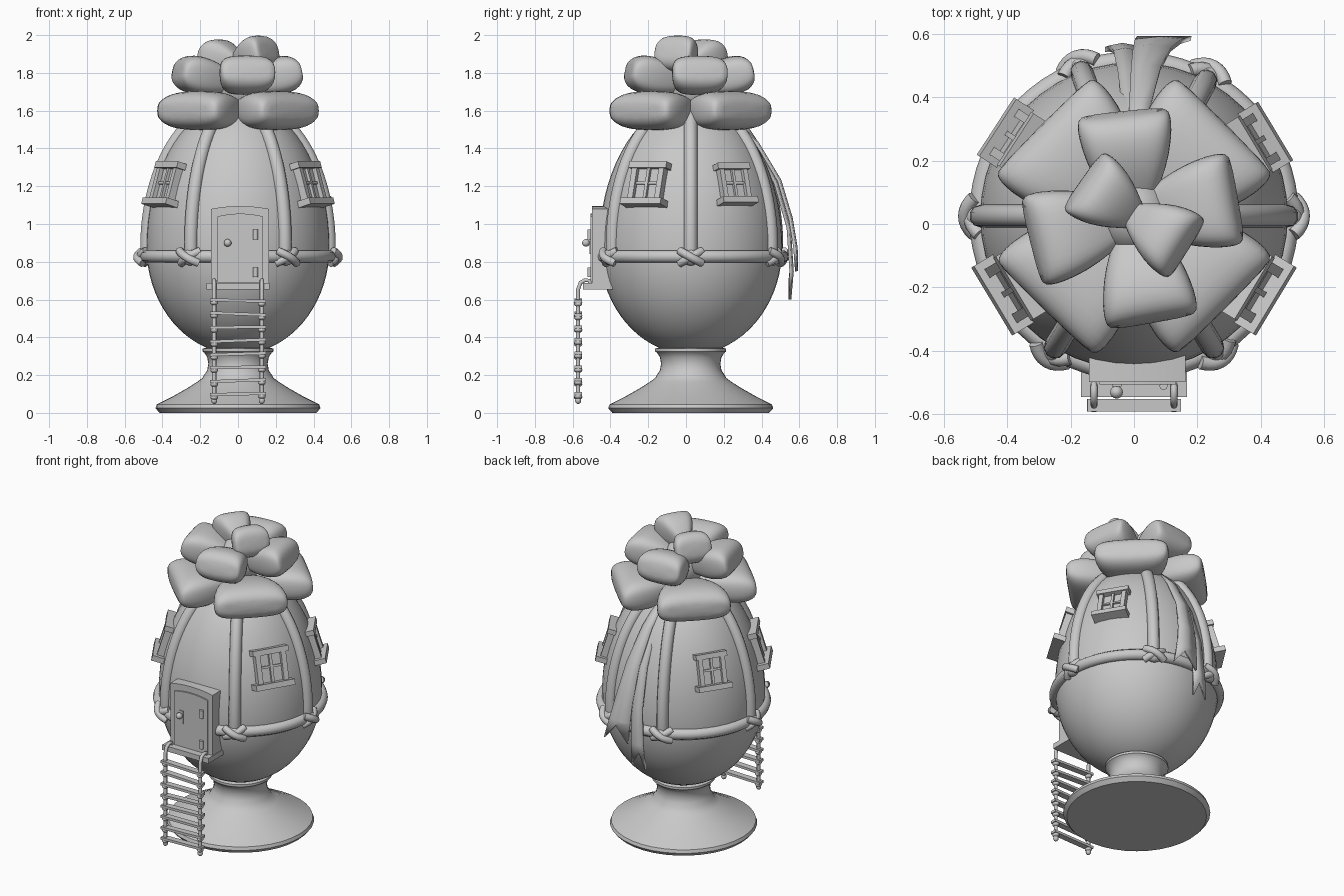
import bpy, bmesh, math, random
from mathutils import Matrix, Vector

random.seed(4)
if "Cube" in bpy.data.objects:
    bpy.data.objects.remove(bpy.data.objects["Cube"])

CY = 0.025                    # the vertical axis of the egg sits at y = CY
EGG_R, EGG_Z, EGG_UP, EGG_DOWN = 0.485, 0.88, 0.77, 0.57

grey = bpy.data.materials.new("plain_grey")
grey.use_nodes = True
COLOUR = (0.58, 0.58, 0.58, 1)
grey.diffuse_color = COLOUR
grey.node_tree.nodes["Principled BSDF"].inputs["Base Color"].default_value = COLOUR


def egg_radius(z):
    t = (z - EGG_Z) / (EGG_UP if z > EGG_Z else EGG_DOWN)
    return EGG_R * math.sqrt(max(0, 1 - t * t))


def polar(angle, r, z):
    return Vector((r * math.cos(angle), CY + r * math.sin(angle), z))


def link_mesh(name, mesh, smooth=35):
    mesh.materials.clear()
    mesh.materials.append(grey)
    for p in mesh.polygons:
        p.use_smooth = smooth > 0
    if smooth:
        mesh.set_sharp_from_angle(angle=math.radians(smooth))
    obj = bpy.data.objects.new(name, mesh)
    bpy.context.collection.objects.link(obj)
    return obj


def finish(name, bm, smooth=35):
    bmesh.ops.recalc_face_normals(bm, faces=bm.faces)
    mesh = bpy.data.meshes.new(name)
    bm.to_mesh(mesh)
    bm.free()
    return link_mesh(name, mesh, smooth)


def loft(name, rings, smooth=35):
    """Skin closed rings of equal length and cap both ends."""
    bm = bmesh.new()
    rows = [[bm.verts.new(p) for p in ring] for ring in rings]
    n = len(rows[0])
    for a, b in zip(rows, rows[1:]):
        for i in range(n):
            bm.faces.new((a[i], a[(i + 1) % n], b[(i + 1) % n], b[i]))
    bm.faces.new(rows[0])
    bm.faces.new(rows[-1])
    return finish(name, bm, smooth)


def lathe(name, profile, n):
    return loft(name, [[polar(i * math.tau / n, r, z) for i in range(n)] for r, z in profile])


def tube(name, points, radius, cyclic=False):
    curve = bpy.data.curves.new(name, "CURVE")
    curve.dimensions = "3D"
    curve.bevel_depth, curve.bevel_resolution, curve.use_fill_caps = radius, 3, True
    spline = curve.splines.new("POLY")
    spline.points.add(len(points) - 1)
    for p, co in zip(spline.points, points):
        p.co = (*co, 1)
    spline.use_cyclic_u = cyclic
    temp = bpy.data.objects.new(name + "_path", curve)
    bpy.context.collection.objects.link(temp)
    mesh = bpy.data.meshes.new_from_object(temp.evaluated_get(bpy.context.evaluated_depsgraph_get()))
    bpy.data.objects.remove(temp)
    return link_mesh(name, mesh, 50)


def box(name, frame, centre, size):
    bm = bmesh.new()
    bmesh.ops.create_cube(bm, size=1, matrix=frame @ Matrix.Translation(centre) @ Matrix.Diagonal((*size, 1)))
    return finish(name, bm, 0)


def ball(name, frame, centre, size):
    bm = bmesh.new()
    bmesh.ops.create_uvsphere(bm, u_segments=16, v_segments=10, radius=1,
                              matrix=frame @ Matrix.Translation(centre) @ Matrix.Diagonal((*size, 1)))
    return finish(name, bm, 180)


WORLD = Matrix.Identity(4)

# Egg body and pedestal
egg_rows = [EGG_Z - EGG_DOWN * math.cos(i * math.pi / 36) if i < 18 else
            EGG_Z - EGG_UP * math.cos(i * math.pi / 36) for i in range(3, 36)]
lathe("egg_body", [(egg_radius(z), z) for z in egg_rows], 48)
lathe("pedestal", [(0.415, 0), (0.437, 0.025), (0.43, 0.045), (0.35, 0.085), (0.27, 0.13), (0.215, 0.165),
                   (0.188, 0.185), (0.18, 0.2), (0.163, 0.225), (0.157, 0.26), (0.163, 0.295),
                   (0.178, 0.318), (0.188, 0.325), (0.188, 0.34), (0.17, 0.345)], 36)

# Rope belt, upright ropes and knots
tube("rope_belt", [polar(i * math.tau / 64, 0.485, 0.828) for i in range(64)], 0.034, True)
for degrees in (0, 62, 110, 180, 239, 301):
    a = math.radians(degrees)
    zs = [0.83 + 0.77 * i / 20 for i in range(21)]
    tube("upright_rope", [polar(a, egg_radius(z) - 0.002, z) for z in zs], 0.036)
    frame = Matrix.Translation(polar(a, 0.495, 0.825)) @ Matrix.Rotation(a + math.pi / 2, 4, "Z")
    ball("knot_core", frame, (0, 0, 0), (0.05, 0.038, 0.045))
    for side in (-1, 1):
        arc = [frame @ Vector((0.058 * t, -0.03 * (1 - t * t) + (0.008 * side), side * 0.032 * t))
               for t in [i / 4 - 1 for i in range(9)]]
        tube("knot_strand", arc, 0.022)

# Windows lying on the slope of the shell
for degrees, s in ((-31, 1), (211, 1), (31, 0.86), (147, 0.86)):
    a, z = math.radians(degrees), 1.21
    r = egg_radius(z)
    lean = math.atan2((z - EGG_Z) / EGG_UP ** 2, r / EGG_R ** 2)
    frame = (Matrix.Translation(polar(a, r, z)) @ Matrix.Rotation(a + math.pi / 2, 4, "Z")
             @ Matrix.Rotation(-lean, 4, "X") @ Matrix.Diagonal((s, 1, 0.5 + s / 2, 1)))
    box("window_sill", frame, (0, -0.012, -0.105), (0.25, 0.08, 0.035))
    box("window_lintel", frame, (0, -0.008, 0.1), (0.23, 0.055, 0.034))
    box("window_pane", frame, (0, 0.002, 0), (0.16, 0.012, 0.19))
    for x in (-0.083, 0.083):
        box("window_post", frame, (x, -0.005, 0), (0.032, 0.045, 0.19))
    box("window_mullion", frame, (0, -0.005, 0), (0.018, 0.03, 0.19))
    box("window_crossbar", frame, (0, -0.003, 0.005), (0.15, 0.024, 0.014))


# Door with a gently arched top
def arched_slab(name, x0, x1, z0, z1, rise, y_front, y_back):
    xs = [x0 + (x1 - x0) * i / 10 for i in range(11)]
    top = [(x, z1 - rise * ((2 * x - x0 - x1) / (x1 - x0)) ** 2) for x in xs]
    outline = [(x1, z0), (x0, z0)] + top
    loft(name, [[(x, y, z) for x, z in outline] for y in (y_front, y_back)], 25)


arched_slab("door_frame", -0.142, 0.163, 0.685, 1.095, 0.015, -0.497, -0.38)
arched_slab("door_panel", -0.108, 0.132, 0.69, 1.055, 0.015, -0.506, -0.48)
box("doorstep", WORLD, (0, -0.465, 0.67), (0.335, 0.16, 0.034))
box("knob_plate", WORLD, (-0.055, -0.508, 0.885), (0.03, 0.008, 0.085))
ball("door_knob", WORLD, (-0.055, -0.53, 0.9), (0.02, 0.02, 0.02))
for z in (0.745, 0.945):
    tube("door_hinge", [(0.093, -0.51, z - 0.026), (0.093, -0.51, z + 0.026)], 0.013)

# Rope ladder
LADDER_Y = -0.571
for x in (-0.126, 0.126):
    tube("ladder_rope", [(x, -0.505, 0.68), (x, -0.512, 0.7), (x, -0.535, 0.703), (x, -0.558, 0.69),
                         (x, LADDER_Y, 0.655), (x, LADDER_Y, 0.055)], 0.011)
    ball("rope_end", WORLD, (x, LADDER_Y, 0.065), (0.016, 0.016, 0.018))
for i in range(8):
    z = 0.1 + 0.0707 * i
    tilt = Matrix.Translation((0, LADDER_Y, z)) @ Matrix.Rotation(random.uniform(-0.045, 0.045), 4, "Y")
    box("ladder_rung", tilt, (0, 0, 0), (0.295, 0.04, 0.016))
    for x in (-0.126, 0.126):
        ball("rung_knot", tilt, (x, 0, -0.015), (0.02, 0.022, 0.014))


# Bow made of three tiers of padded loops
def bow_loop(name, degrees, z, reach, half_width, half_height, pitch, offset=0.0):
    frame = (Matrix.Translation((0, CY, z)) @ Matrix.Rotation(math.radians(degrees), 4, "Z")
             @ Matrix.Rotation(-math.radians(pitch), 4, "Y"))
    rings = []
    for u, w, h in ((0, 0.3, 0.3), (0.2, 0.52, 0.6), (0.45, 0.8, 0.9), (0.7, 0.96, 1),
                    (0.87, 1, 0.9), (0.96, 0.97, 0.66), (1, 0.9, 0.35)):
        ring = []
        for i in range(20):
            c, s = math.cos(i * math.tau / 20), math.sin(i * math.tau / 20)
            y = math.copysign(abs(c) ** 0.55, c) * half_width * w
            zz = math.copysign(abs(s) ** 0.65, s) * half_height * h
            ring.append(frame @ Vector((offset + reach * u, y, zz)))
        rings.append(ring)
    obj = loft(name, rings, 180)
    obj.modifiers.new("soften", "SUBSURF").levels = 1


for degrees in (45, 135, 226, 315):
    bow_loop("bow_lower_loop", degrees, 1.6, 0.41, 0.225, 0.108, 0)
for degrees, reach in ((96, 0.335), (10, 0.335), (-80, 0.345), (194, 0.34)):
    bow_loop("bow_middle_loop", degrees, 1.74, reach, 0.15, 0.105, 12)
bow_loop("bow_top_loop", 145, 1.85, 0.22, 0.115, 0.1, 14, -0.02)
bow_loop("bow_top_loop", -32, 1.87, 0.22, 0.115, 0.1, 14, -0.02)
ball("bow_core", WORLD, (0, CY, 1.73), (0.13, 0.13, 0.15))


# Ribbon tails with notched ends hanging down the back
def ribbon_tail(x_end, half_end, path):
    bm = bmesh.new()
    last = len(path) - 1
    rows = []
    for i, (y, z) in enumerate(path):
        t = i / last
        x, w = x_end * t, 0.02 + (half_end - 0.02) * t
        mid = (x, y + 0.008, z) if i < last else (x, y, z + 0.1)
        rows.append([bm.verts.new(p) for p in ((x - w, y, z), mid, (x + w, y, z))])
    for a, b in zip(rows, rows[1:]):
        for k in (0, 1):
            bm.faces.new((a[k], a[k + 1], b[k + 1], b[k]))
    obj = finish("ribbon_tail", bm, 35)
    solid = obj.modifiers.new("thickness", "SOLIDIFY")
    solid.thickness, solid.offset = 0.015, 0


ribbon_tail(-0.045, 0.047, [(0.2, 1.6), (0.35, 1.43), (0.47, 1.22), (0.54, 0.98), (0.555, 0.75), (0.55, 0.6)])
ribbon_tail(0.095, 0.085, [(0.2, 1.6), (0.37, 1.43), (0.49, 1.23), (0.55, 1.03), (0.575, 0.88), (0.585, 0.75)])
